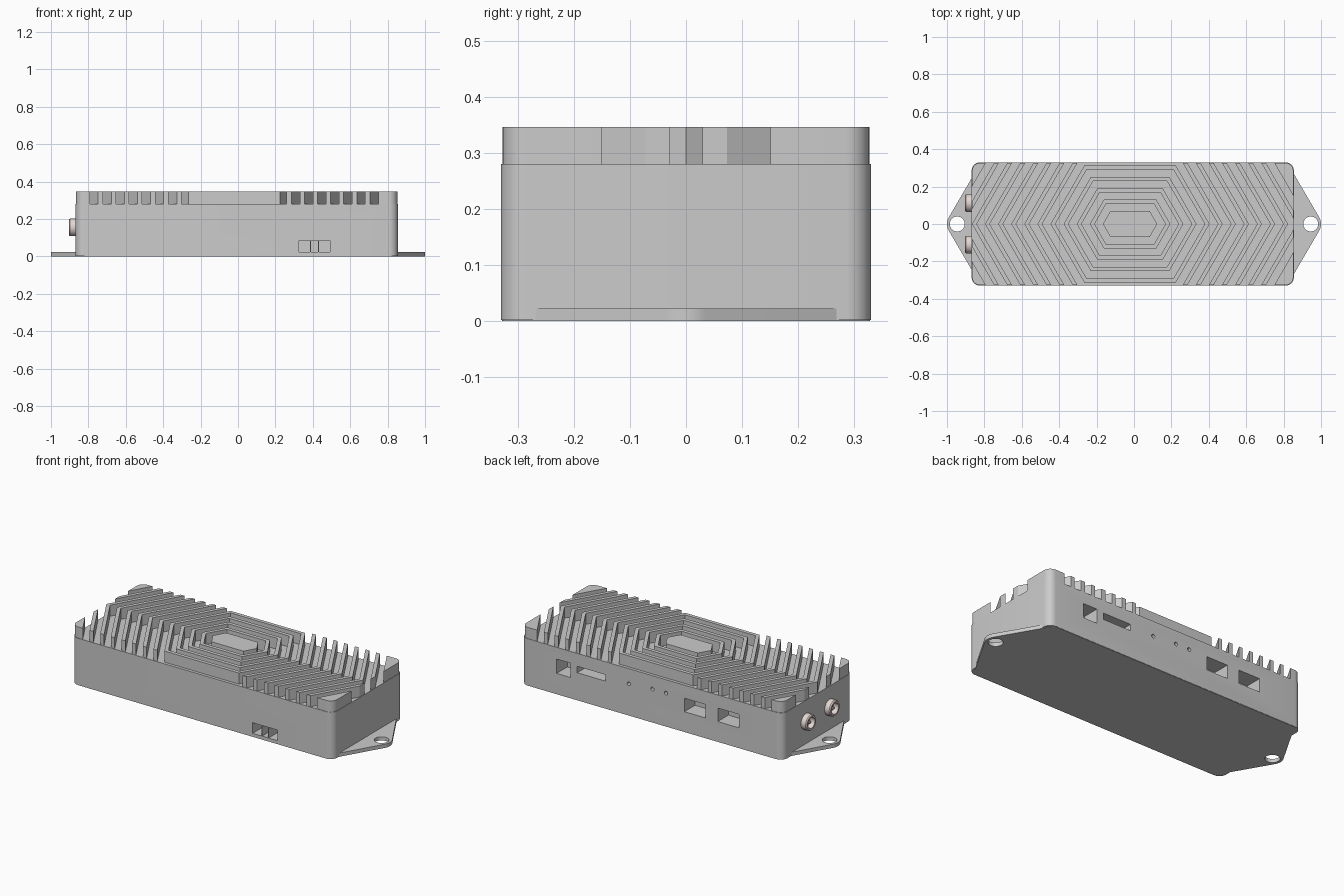
import bpy, bmesh, math
from mathutils import Matrix

if "Cube" in bpy.data.objects:
    bpy.data.objects.remove(bpy.data.objects["Cube"])

S3 = math.sqrt(3)


def new_object(name, bm):
    bmesh.ops.recalc_face_normals(bm, faces=bm.faces)
    me = bpy.data.meshes.new(name)
    bm.to_mesh(me)
    bm.free()
    ob = bpy.data.objects.new(name, me)
    bpy.context.collection.objects.link(ob)
    return ob


def add_prism(bm, pts, z0, z1):
    lo = [bm.verts.new((x, y, z0)) for x, y in pts]
    hi = [bm.verts.new((x, y, z1)) for x, y in pts]
    bm.faces.new(lo[::-1])
    bm.faces.new(hi)
    n = len(pts)
    for i in range(n):
        j = (i + 1) % n
        bm.faces.new((lo[i], lo[j], hi[j], hi[i]))


def prism(name, pts, z0, z1):
    bm = bmesh.new()
    add_prism(bm, pts, z0, z1)
    return new_object(name, bm)


def arc(cx, cy, r, a0, a1, n):
    return [(cx + r * math.cos(math.radians(a0 + (a1 - a0) * i / n)),
             cy + r * math.sin(math.radians(a0 + (a1 - a0) * i / n))) for i in range(n + 1)]


def rounded_rect(x0, x1, y, r):
    return (arc(x1 - r, y - r, r, 0, 90, 8) + arc(x0 + r, y - r, r, 90, 180, 8)
            + arc(x0 + r, r - y, r, 180, 270, 8) + arc(x1 - r, r - y, r, 270, 360, 8))


def boolean(ob, cutter, op):
    m = ob.modifiers.new("cut", 'BOOLEAN')
    m.operation, m.object, m.solver = op, cutter, 'EXACT'
    bpy.context.view_layer.objects.active = ob
    bpy.ops.object.modifier_apply(modifier=m.name)
    bpy.data.objects.remove(cutter)


def smooth(ob):
    bpy.ops.object.select_all(action='DESELECT')
    ob.select_set(True)
    bpy.context.view_layer.objects.active = ob
    bpy.ops.object.shade_smooth_by_angle(angle=math.radians(25))


def add_cylinder(bm, loc, r, depth, axis):
    rot = Matrix.Rotation(math.pi / 2, 4, axis) if axis != 'Z' else Matrix()
    bmesh.ops.create_cone(bm, cap_ends=True, segments=32, radius1=r, radius2=r,
                          depth=depth, matrix=Matrix.Translation(loc) @ rot)


# Mounting plate with rounded, drilled ears
plate = prism("mounting_plate",
              arc(0.93, 0, 0.07, -30, 30, 10) + [(0.82, 0.328), (-0.82, 0.328)]
              + arc(-0.93, 0, 0.07, 150, 210, 10) + [(-0.82, -0.328), (0.82, -0.328)], 0, 0.022)
bm = bmesh.new()
for s in (-1, 1):
    add_cylinder(bm, (s * 0.945, 0, 0.01), 0.04, 0.1, 'Z')
boolean(plate, new_object("ear_holes", bm), 'DIFFERENCE')
smooth(plate)

# Housing with port pockets
body = prism("housing", rounded_rect(-0.868, 0.855, 0.33, 0.045), 0.002, 0.28)
bm = bmesh.new()
ports = [(0.327, 0.386, 0.022, 0.085, -1), (0.39, 0.428, 0.022, 0.085, -1),
         (0.432, 0.492, 0.022, 0.085, -1),
         (0.53, 0.62, 0.125, 0.21, 1), (0.30, 0.485, 0.165, 0.203, 1),
         (-0.36, -0.22, 0.122, 0.202, 1), (-0.58, -0.44, 0.122, 0.202, 1)]
for x0, x1, z0, z1, s in ports:
    y0, y1 = sorted((s * 0.23, s * 0.4))
    add_prism(bm, [(x0, y0), (x1, y0), (x1, y1), (x0, y1)], z0, z1)
for x, z in ((0.145, 0.19), (-0.01, 0.2), (-0.1, 0.2)):
    add_cylinder(bm, (x, 0.33, z), 0.011, 0.12, 'X')
boolean(body, new_object("port_cutters", bm), 'DIFFERENCE')
smooth(body)


# Heat sink: concentric hexagonal fins trimmed to the housing outline
def hexagon(a):
    h = 0.312 + (a - 0.425) * S3 / 2
    c = a - h / S3
    return [(x - 0.021, y) for x, y in ((a, 0), (c, h), (-c, h), (-a, 0), (-c, -h), (c, -h))]


def add_ring(bm, a0, a1, z0, z1):
    v = [[bm.verts.new((x, y, z)) for x, y in hexagon(a)]
         for a, z in ((a0, z0), (a1, z0), (a1, z1), (a0, z1))]
    for k in range(4):
        p, q = v[k], v[(k + 1) % 4]
        for i in range(6):
            j = (i + 1) % 6
            bm.faces.new((p[i], p[j], q[j], q[i]))


bm = bmesh.new()
add_prism(bm, hexagon(0.145), 0.2, 0.4)
for j in range(11):
    add_ring(bm, 0.19 + 0.07 * j, 0.215 + 0.07 * j, 0.2, 0.4)
add_ring(bm, 0.96, 1.6, 0.2, 0.4)
rings = new_object("fin_rings", bm)
fins = prism("heat_sink_fins", rounded_rect(-0.865, 0.852, 0.327, 0.043), 0.275, 0.346)
boolean(fins, rings, 'INTERSECT')
smooth(fins)

# Round sockets on the left end
mat = bpy.data.materials.new("socket_metal")
mat.diffuse_color = (0.78, 0.68, 0.65, 1)
mat.use_nodes = True
mat.node_tree.nodes["Principled BSDF"].inputs["Base Color"].default_value = mat.diffuse_color
profile = [(-0.86, 0.047), (-0.898, 0.047), (-0.904, 0.042), (-0.904, 0.032),
           (-0.874, 0.03), (-0.874, 0.008), (-0.895, 0.008), (-0.895, 0.0005)]
for name, y in (("socket_rear", 0.112), ("socket_front", -0.11)):
    bm = bmesh.new()
    n = 32
    loops = [[bm.verts.new((x, y + r * math.cos(2 * math.pi * i / n),
                            0.155 + r * math.sin(2 * math.pi * i / n))) for i in range(n)]
             for x, r in profile]
    for p, q in zip(loops, loops[1:]):
        for i in range(n):
            j = (i + 1) % n
            bm.faces.new((p[i], p[j], q[j], q[i]))
    bm.faces.new(loops[0])
    bm.faces.new(loops[-1])
    ob = new_object(name, bm)
    ob.data.materials.append(mat)
    smooth(ob)
